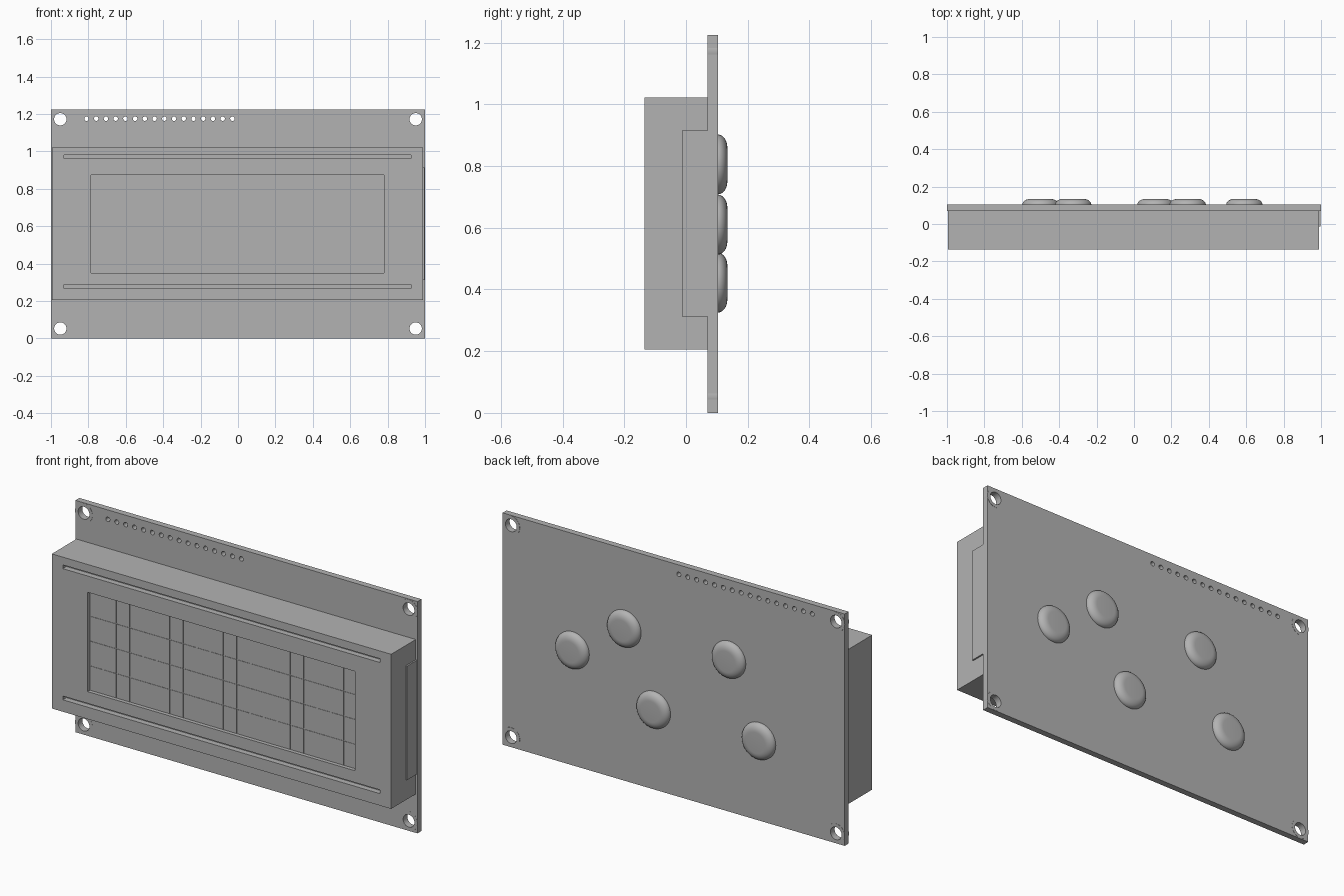
import bpy
import bmesh
from math import pi, sin, cos
from mathutils import Matrix, Vector

cube = bpy.data.objects.get("Cube")
if cube:
    bpy.data.objects.remove(cube, do_unlink=True)

GREY = (0.45, 0.45, 0.45, 1.0)
grey = bpy.data.materials.new("plain_grey")
grey.use_nodes = True
grey.diffuse_color = GREY
grey.node_tree.nodes["Principled BSDF"].inputs["Base Color"].default_value = GREY

BOARD_FRONT, BOARD_BACK, HEIGHT = 0.07, 0.103, 1.225
BEZEL_FRONT = -0.135
SCREEN_X, SCREEN_Z = (-0.785, 0.78), (0.35, 0.875)
SCREEN_Y = BEZEL_FRONT + 0.02


def add_box(bm, xs, ys, zs):
    size = Vector((xs[1] - xs[0], ys[1] - ys[0], zs[1] - zs[0]))
    centre = Vector((sum(xs), sum(ys), sum(zs))) / 2
    bmesh.ops.create_cube(bm, size=1, matrix=Matrix.Translation(centre) @ Matrix.Diagonal(size).to_4x4())


def add_rod(bm, x, z, radius, ys, sides):
    place = Matrix.Translation((x, sum(ys) / 2, z)) @ Matrix.Rotation(pi / 2, 4, "X")
    bmesh.ops.create_cone(bm, cap_ends=True, segments=sides, radius1=radius, radius2=radius,
                          depth=ys[1] - ys[0], matrix=place)


def finish(bm, name, smooth=False):
    bmesh.ops.recalc_face_normals(bm, faces=bm.faces)
    mesh = bpy.data.meshes.new(name)
    bm.to_mesh(mesh)
    bm.free()
    mesh.materials.append(grey)
    obj = bpy.data.objects.new(name, mesh)
    bpy.context.collection.objects.link(obj)
    if smooth:
        shade(obj)
    return obj


def shade(obj):
    bpy.ops.object.select_all(action="DESELECT")
    obj.select_set(True)
    bpy.context.view_layer.objects.active = obj
    bpy.ops.object.shade_smooth_by_angle(angle=0.6)


def cut(obj, cutter_bm):
    cutter = finish(cutter_bm, "cutter")
    cutter.hide_render = True
    mod = obj.modifiers.new("cut", "BOOLEAN")
    mod.operation, mod.solver, mod.object = "DIFFERENCE", "EXACT", cutter
    bpy.ops.object.select_all(action="DESELECT")
    obj.select_set(True)
    bpy.context.view_layer.objects.active = obj
    bpy.ops.object.modifier_apply(modifier=mod.name)
    bpy.data.objects.remove(cutter, do_unlink=True)


# Circuit board with mounting holes and a row of pin holes
corners = [(x, z) for x in (-0.95, 0.95) for z in (0.053, HEIGHT - 0.053)]
bm = bmesh.new()
add_box(bm, (-1, 1), (BOARD_FRONT, BOARD_BACK), (0, HEIGHT))
board = finish(bm, "circuit_board")
holes = bmesh.new()
for x, z in corners:
    add_rod(holes, x, z, 0.033, (0, 0.2), 32)
for i in range(16):
    add_rod(holes, -0.81 + i * 0.052, 1.175, 0.012, (0, 0.2), 16)
cut(board, holes)
shade(board)

# Thin pads around the mounting holes, on both faces
bm = bmesh.new()
for x, z in corners:
    add_rod(bm, x, z, 0.051, (BOARD_FRONT - 0.001, BOARD_BACK + 0.001), 32)
pads = finish(bm, "mounting_pads")
holes = bmesh.new()
for x, z in corners:
    add_rod(holes, x, z, 0.033, (0, 0.2), 32)
cut(pads, holes)
shade(pads)

# Display bezel with a recessed window and two long slots
bm = bmesh.new()
add_box(bm, (-0.994, 0.99), (BEZEL_FRONT, BOARD_FRONT), (0.205, 1.022))
bezel = finish(bm, "display_bezel")
recess = bmesh.new()
add_box(recess, SCREEN_X, (-0.3, SCREEN_Y), SCREEN_Z)
for z in (0.278, 0.971):
    add_box(recess, (-0.93, 0.925), (-0.3, BEZEL_FRONT + 0.03), (z - 0.01, z + 0.01))
cut(bezel, recess)

# Character cells on the screen
COLUMNS, ROWS, GAP = 20, 4, 0.002
cell_w = (SCREEN_X[1] - SCREEN_X[0]) / COLUMNS
cell_h = (SCREEN_Z[1] - SCREEN_Z[0]) / ROWS
bm = bmesh.new()
for col in range(COLUMNS):
    for row in range(ROWS):
        x, z = SCREEN_X[0] + col * cell_w, SCREEN_Z[0] + row * cell_h
        add_box(bm, (x + GAP, x + cell_w - GAP), (SCREEN_Y - 0.002, SCREEN_Y + 0.001),
                (z + GAP, z + cell_h - GAP))
finish(bm, "character_cells")

# Backlight edge on the left side of the bezel
bm = bmesh.new()
add_box(bm, (0.98, 0.998), (-0.013, BOARD_FRONT), (0.313, 0.915))
finish(bm, "backlight_edge")

# Rounded chip covers on the back of the board
RADIUS, RISE, ROUND = 0.097, 0.031, 0.042
profile = [(RADIUS - ROUND * (1 - cos(a)), RISE * sin(a)) for a in (i * pi / 16 for i in range(9))]
profile = [(RADIUS, -0.005)] + profile + [(0, RISE)]
for n, (x, z) in enumerate([(0.59, 0.61), (0.287, 0.805), (-0.325, 0.805), (0.115, 0.422), (-0.5, 0.422)]):
    bm = bmesh.new()
    verts = [bm.verts.new((x + r, BOARD_BACK + h, z)) for r, h in profile]
    edges = [bm.edges.new(pair) for pair in zip(verts, verts[1:])]
    bmesh.ops.spin(bm, geom=verts + edges, cent=(x, 0, z), axis=(0, 1, 0), angle=2 * pi, steps=40)
    bmesh.ops.remove_doubles(bm, verts=bm.verts, dist=0.0001)
    finish(bm, f"chip_cover_{n + 1}", smooth=True)
